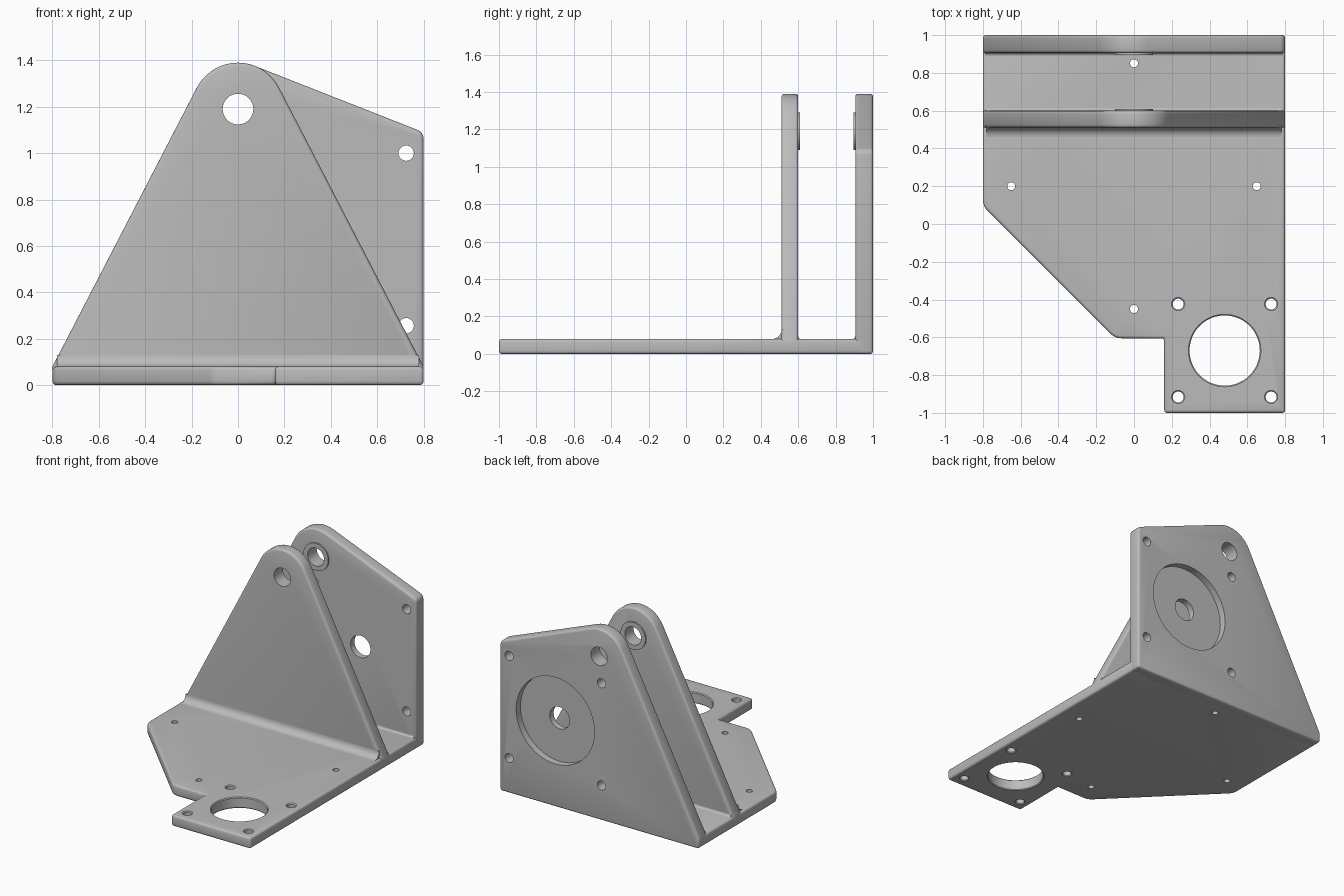
import bpy, bmesh, math
from mathutils import Vector

cube = bpy.data.objects.get("Cube")
if cube:
    bpy.data.objects.remove(cube, do_unlink=True)

grey = bpy.data.materials.new("machined_grey")
grey.use_nodes = True
GREY = (0.5, 0.5, 0.5, 1)
grey.diffuse_color = GREY
grey.node_tree.nodes["Principled BSDF"].inputs["Base Color"].default_value = GREY

# Axis mappings: outline (a, b) extruded along h
ALONG_X = lambda a, b, h: (h, a, b)
ALONG_Y = lambda a, b, h: (a, h, b)
ALONG_Z = lambda a, b, h: (a, b, h)


def outline(corners):
    """Polygon from (a, b, radius) corners, rounding those with a radius."""
    pts, n = [], len(corners)
    for i, (a, b, r) in enumerate(corners):
        p = Vector((a, b))
        if not r:
            pts.append(p)
            continue
        u = (Vector(corners[i - 1][:2]) - p).normalized()
        v = (Vector(corners[(i + 1) % n][:2]) - p).normalized()
        half = u.angle(v) / 2
        c = p + (u + v).normalized() * r / math.sin(half)
        s = p + u * r / math.tan(half) - c
        e = p + v * r / math.tan(half) - c
        a0 = math.atan2(s.y, s.x)
        sweep = (math.atan2(e.y, e.x) - a0 + math.pi) % math.tau - math.pi
        steps = max(4, int(abs(sweep) / 0.12))
        for k in range(steps + 1):
            t = a0 + sweep * k / steps
            pts.append(c + r * Vector((math.cos(t), math.sin(t))))
    return pts


def loft(name, rings, place):
    """Closed solid through equal-sized rings given as (points, height)."""
    bm = bmesh.new()
    loops = [[bm.verts.new(place(p[0], p[1], h)) for p in pts] for pts, h in rings]
    n = len(loops[0])
    for low, high in zip(loops, loops[1:]):
        for i in range(n):
            j = (i + 1) % n
            bm.faces.new((low[i], low[j], high[j], high[i]))
    bm.faces.new(loops[0])
    bm.faces.new(loops[-1])
    bmesh.ops.recalc_face_normals(bm, faces=bm.faces)
    mesh = bpy.data.meshes.new(name)
    bm.to_mesh(mesh)
    bm.free()
    mesh.materials.append(grey)
    ob = bpy.data.objects.new(name, mesh)
    bpy.context.collection.objects.link(ob)
    return ob


def round_solid(name, a, b, profile, place, sides=48):
    """Turned solid centred at (a, b); profile is a list of (radius, height)."""
    turn = [math.tau * i / sides for i in range(sides)]
    rings = [([(a + r * math.cos(t), b + r * math.sin(t)) for t in turn], h)
             for r, h in profile]
    return loft(name, rings, place)


def hole(a, b, r, lo, hi, place, chamfer=0.006):
    """Drill with lightly flared ends."""
    e = 0.01
    flare = r + chamfer + e if chamfer else r
    prof = [(flare, lo - e), (r, lo + chamfer), (r, hi - chamfer), (flare, hi + e)]
    return round_solid("drill", a, b, prof, place)


def finish(ob, cutters=(), bevel=0.015):
    """Round the edges, cut the holes and shade."""
    if bevel:
        m = ob.modifiers.new("edge_round", "BEVEL")
        m.width, m.segments = bevel, 3
        m.limit_method, m.angle_limit = "ANGLE", math.radians(40)
    for c in cutters:
        c.hide_render = True
        m = ob.modifiers.new("cut", "BOOLEAN")
        m.operation, m.solver, m.object = "DIFFERENCE", "EXACT", c
    bpy.ops.object.select_all(action="DESELECT")
    ob.select_set(True)
    bpy.context.view_layer.objects.active = ob
    bpy.ops.object.convert(target="MESH")
    for c in cutters:
        bpy.data.objects.remove(c, do_unlink=True)
    bpy.ops.object.shade_smooth_by_angle(angle=math.radians(35))


T = 0.08                      # base thickness
PIVOT_Z, PIVOT_R = 1.19, 0.066
FRONT = (0.51, 0.60)          # front wall depth range
BACK = (0.905, 1.0)           # back wall depth range

# Base plate with motor tab
base_pts = outline([(-0.8, 0.95, 0), (-0.8, 0.095, 0.08), (-0.1, -0.605, 0.08),
                    (0.16, -0.605, 0), (0.16, -1, 0), (0.8, -1, 0), (0.8, 0.95, 0)])
base = loft("base_plate", [(base_pts, 0), (base_pts, T)], ALONG_Z)
drills = [hole(x, y, 0.021, 0, T, ALONG_Z, 0)
          for x, y in [(-0.65, 0.2), (0.65, 0.2), (0, 0.85), (0, -0.45)]]
drills += [hole(0.48 + sx * 0.246, -0.67 + sy * 0.246, 0.029, 0, T, ALONG_Z)
           for sx in (-1, 1) for sy in (-1, 1)]
drills.append(hole(0.48, -0.67, 0.186, 0, T, ALONG_Z))
finish(base, drills)

# Front triangular wall
front_pts = outline([(-0.8, 0.02, 0), (-0.8, T, 0), (0, 1.625, 0.2),
                     (0.8, T, 0), (0.8, 0.02, 0)])
front = loft("front_wall", [(front_pts, y) for y in FRONT], ALONG_Y)
finish(front, [hole(0, PIVOT_Z, PIVOT_R, *FRONT, ALONG_Y, 0)])

# Back wall with motor mount
back_pts = outline([(-0.8, 0, 0), (-0.8, T, 0), (-0.095, 1.442, 0.2),
                    (0.8, 1.09, 0.04), (0.8, 0, 0)])
back = loft("back_wall", [(back_pts, y) for y in BACK], ALONG_Y)
MX, MZ = 0.353, 0.628
cuts = [hole(0, PIVOT_Z, PIVOT_R, *BACK, ALONG_Y, 0),
        hole(MX, MZ, 0.08, *BACK, ALONG_Y, 0),
        round_solid("recess_cutter", MX, MZ, [(0.315, 0.95), (0.315, 1.05)], ALONG_Y, 72)]
cuts += [hole(MX + sx * 0.372, MZ + sz * 0.372, 0.033, *BACK, ALONG_Y, 0)
         for sx in (-1, 1) for sz in (-1, 1)]
finish(back, cuts)

# Pivot bosses on the facing sides of the walls
for name, lo, hi in (("front_boss", 0.59, 0.61), ("back_boss", 0.895, 0.915)):
    boss = round_solid(name, 0, PIVOT_Z, [(0.1, lo), (0.1, hi)], ALONG_Y)
    finish(boss, [hole(0, PIVOT_Z, PIVOT_R, lo, hi, ALONG_Y, 0)], 0)


# Fillets where the walls meet the base
def fillet(name, y, side, r, half_len):
    arc = [(y + side * r * (1 - math.sin(t)), T + r * (1 - math.cos(t)))
           for t in (math.pi / 2 * k / 8 for k in range(9))]
    sunk = T - 0.01
    pts = arc + [(y - side * 0.01, T + r), (y - side * 0.01, sunk), (y + side * r, sunk)]
    finish(loft(name, [(pts, -half_len), (pts, half_len)], ALONG_X), bevel=0)


fillet("front_fillet", FRONT[0], -1, 0.05, 0.78)
fillet("channel_front_fillet", FRONT[1], 1, 0.015, 0.785)
fillet("channel_back_fillet", BACK[0], -1, 0.015, 0.785)
